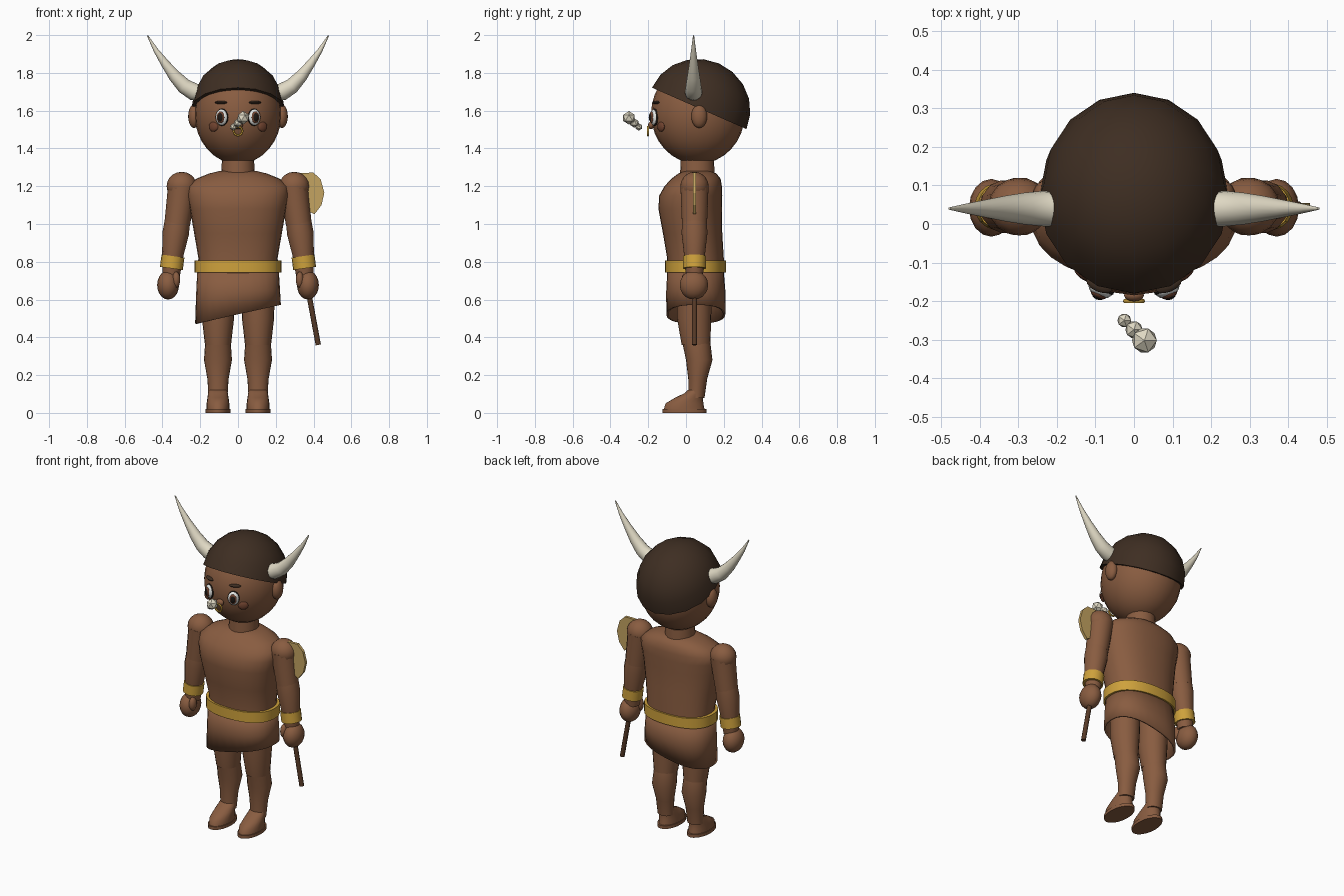
import bpy, bmesh, math
from mathutils import Vector, Matrix

if "Cube" in bpy.data.objects:
    bpy.data.objects.remove(bpy.data.objects["Cube"])

def material(name, r, g, b):
    m = bpy.data.materials.new(name)
    m.diffuse_color = (r, g, b, 1)
    m.use_nodes = True
    m.node_tree.nodes["Principled BSDF"].inputs["Base Color"].default_value = m.diffuse_color
    return m

SKIN = material("brown_skin", .25, .108, .052)
HAIR = material("dark_hair", .048, .027, .016)
GOLD = material("gold", .62, .36, .045)
HORN = material("bone", .74, .69, .55)
BLADE = material("brass_blade", .55, .37, .12)
WOOD = material("dark_wood", .095, .042, .02)
CHEEK = material("cheek_brown", .16, .055, .028)
BLACK = material("near_black", .012, .009, .007)
WHITE = material("eye_white", .78, .8, .78)

def finish(name, bm, mat, angle=40):
    bmesh.ops.recalc_face_normals(bm, faces=bm.faces)
    me = bpy.data.meshes.new(name)
    bm.to_mesh(me)
    bm.free()
    ob = bpy.data.objects.new(name, me)
    bpy.context.collection.objects.link(ob)
    me.materials.append(mat)
    bpy.ops.object.select_all(action='DESELECT')
    ob.select_set(True)
    bpy.context.view_layer.objects.active = ob
    if angle:
        bpy.ops.object.shade_smooth_by_angle(angle=math.radians(angle))
    return ob

def skin_rings(name, rings, mat, cap=True, angle=40):
    bm = bmesh.new()
    vs = [[bm.verts.new(p) for p in r] for r in rings]
    n = len(vs[0])
    for a, b in zip(vs, vs[1:]):
        for i in range(n):
            bm.faces.new((a[i], a[(i + 1) % n], b[(i + 1) % n], b[i]))
    if cap:
        bm.faces.new(vs[0])
        bm.faces.new(vs[-1])
    return finish(name, bm, mat, angle)

def oval(cx, cy, z, rx, ry, n=20, e=2.0, slope=0):
    pts = []
    for i in range(n):
        t = 2 * math.pi * i / n
        c, s = math.cos(t), math.sin(t)
        x = math.copysign(abs(c) ** (2 / e), c) * rx
        y = math.copysign(abs(s) ** (2 / e), s) * ry
        pts.append((cx + x, cy + y, z + slope * x))
    return pts

def stack(name, secs, mat, cx=0, n=20, e=2.0, cap=True, angle=40):
    # secs: (centre y, z, x radius, y radius)
    return skin_rings(name, [oval(cx, cy, z, rx, ry, n, e) for cy, z, rx, ry in secs], mat, cap, angle)

def tube(name, path, y, side, mat, n=14):
    # path: (x, z, radius) in an upright plane, mirrored by side
    rings = []
    for i, (x, z, r) in enumerate(path):
        a, b = path[max(i - 1, 0)], path[min(i + 1, len(path) - 1)]
        t = Vector((b[0] - a[0], 0, b[1] - a[1])).normalized()
        nrm = Vector((t.z, 0, -t.x))
        ring = []
        for k in range(n):
            q = 2 * math.pi * k / n
            p = Vector((x, y, z)) + nrm * r * math.cos(q) + Vector((0, r * math.sin(q), 0))
            ring.append((p.x * side, p.y, p.z))
        rings.append(ring)
    return skin_rings(name, rings, mat, angle=50)

def ball(name, loc, rad, mat, rot=None, u=16, v=10, half=False):
    bm = bmesh.new()
    bmesh.ops.create_uvsphere(bm, u_segments=u, v_segments=v, radius=1)
    if half:
        bmesh.ops.bisect_plane(bm, geom=bm.verts[:] + bm.edges[:] + bm.faces[:], plane_co=(0, 0, 0),
                               plane_no=(0, 0, 1), clear_inner=True, dist=1e-4)
        bmesh.ops.holes_fill(bm, edges=[e for e in bm.edges if e.is_boundary], sides=0)
    bm.transform(Matrix.Translation(loc) @ (rot or Matrix()) @ Matrix.Diagonal((*rad, 1)))
    return finish(name, bm, mat, 50)

# Head, tilted half-shell of hair, neck
ball("head", (0, .063, 1.583), (.23, .248, .265), SKIN, u=24, v=16)
ball("hair", (0, .07, 1.612), (.246, .273, .26), HAIR, Matrix.Rotation(math.radians(-23.7), 4, 'X'), half=True)
stack("neck", [(.06, 1.25, .09, .092), (.06, 1.34, .085, .088)], SKIN)

# Torso, belt
stack("torso", [(.05, .74, .215, .15), (.05, .82, .21, .15), (.035, .95, .232, .157), (.022, 1.08, .255, .168),
                (.025, 1.15, .268, .167), (.038, 1.2, .268, .152), (.053, 1.24, .22, .13),
                (.06, 1.268, .15, .1), (.06, 1.28, .1, .07)], SKIN, n=28, e=2.3, angle=60)
stack("belt", [(.05, .742, .23, .161), (.05, .808, .23, .161)], GOLD, n=28, e=2.3)

# Wrap skirt with a slanted open hem
skirt = skin_rings("skirt", [oval(0, .05, .77, .215, .148, 28, 2.4), oval(0, .052, .64, .222, .157, 28, 2.4, .08),
                             oval(0, .052, .522, .227, .156, 28, 2.4, .22)], SKIN, cap=False)
mod = skirt.modifiers.new("thickness", 'SOLIDIFY')
mod.thickness = .012

for s, tag in ((-1, "left"), (1, "right")):
    # Ear and horn
    ball("ear_" + tag, (s * .232, .07, 1.57), (.032, .042, .062), SKIN)
    tube("horn_" + tag, [(.2, 1.695, .046), (.235, 1.7, .046), (.285, 1.73, .041), (.335, 1.783, .033),
                         (.385, 1.848, .023), (.435, 1.92, .013), (.479, 1.998, .003)], .04, s, HORN, 16)
    # Eye: layered shallow ovals turned with the face
    turn = Matrix.Rotation(math.radians(23 * s), 4, 'Z')
    out = turn @ Vector((0, -1, 0))
    base = Vector((s * .085, -.166, 1.565))
    for part, r, h, d, off, m in (("eye_rim", .036, .046, .016, 0, BLACK), ("eye_white", .033, .042, .02, .004, WHITE),
                                  ("iris", .022, .031, .012, .017, CHEEK), ("pupil", .017, .025, .012, .02, BLACK)):
        ball(part + "_" + tag, base + out * off, (r, d, h), m, turn, 14, 8)
    # Brow and cheek spot
    ball("brow_" + tag, (s * .09, -.158, 1.643), (.036, .018, .009), HAIR, turn, 12, 6)
    ball("cheek_" + tag, (s * .13, -.132, 1.515), (.03, .012, .026), CHEEK, Matrix.Rotation(math.radians(35 * s), 4, 'Z'), 12, 8)

    # Arm, bracelet, hand, thumb
    ball("shoulder_" + tag, (s * .298, .045, 1.2), (.08, .075, .076), SKIN)
    tube("upper_arm_" + tag, [(.295, 1.2, .076), (.305, 1.12, .073), (.322, 1.0, .068)], .045, s, SKIN)
    tube("forearm_" + tag, [(.32, 1.02, .067), (.33, .95, .07), (.345, .84, .057), (.354, .72, .045)], .045, s, SKIN)
    tube("bracelet_" + tag, [(.344, .83, .061), (.353, .765, .061)], .045, s, GOLD, 18)
    ball("hand_" + tag, (s * .37, .042, .677), (.058, .075, .077), SKIN)
    ball("thumb_" + tag, (s * .327, .005, .705), (.022, .028, .043), SKIN, u=10, v=8)

    # Leg and foot
    stack("thigh_" + tag, [(.045, .74, .09, .095), (.043, .5, .085, .09), (.053, .36, .069, .076)], SKIN, s * .106)
    stack("calf_" + tag, [(.055, .37, .068, .074), (.07, .28, .074, .07), (.062, .18, .056, .05),
                          (.055, .08, .05, .043)], SKIN, s * .106)
    stack("foot_" + tag, [(-.01, .018, .06, .108), (-.008, .05, .06, .1), (.015, .08, .056, .074),
                          (.042, .105, .052, .048), (.05, .12, .048, .042)], SKIN, s * .106, angle=55)
    stack("sole_" + tag, [(-.008, 0, .065, .117), (-.008, .02, .065, .117)], SKIN, s * .106)

# Nose, nose ring, breath puffs
ball("nose", (0, -.185, 1.522), (.026, .016, .02), SKIN, u=12, v=8)
R, r, rings = .023, .006, []
for i in range(17):
    a = 2 * math.pi * i / 16
    rings.append([((R + r * math.cos(b)) * math.cos(a), -.2 + r * math.sin(b), 1.492 + (R + r * math.cos(b)) * math.sin(a))
                  for b in (k * math.pi / 3 for k in range(6))])
skin_rings("nose_ring", rings, GOLD, cap=False, angle=60)
for i, (x, y, z, r) in enumerate(((.027, -.302, 1.562, .036), (0, -.274, 1.535, .025), (-.025, -.25, 1.514, .02))):
    bm = bmesh.new()
    bmesh.ops.create_icosphere(bm, subdivisions=1, radius=r, matrix=Matrix.Translation((x, y, z)))
    finish("breath_puff_%d" % (i + 1), bm, HORN, 0)

# Axe: shaft runs up through the hand and arm, blade shows beyond the shoulder
tube("axe_shaft", [(.425, .36, .014), (.27, 1.2, .014)], .045, 1, WOOD, 10)
blade = [(.28, 1.2), (.33, 1.27), (.4, 1.272), (.438, 1.235), (.457, 1.165), (.442, 1.1), (.405, 1.052), (.36, 1.075), (.28, 1.12)]
skin_rings("axe_blade", [[(x, y, z) for x, z in blade] for y in (.036, .054)], BLADE, angle=0)
